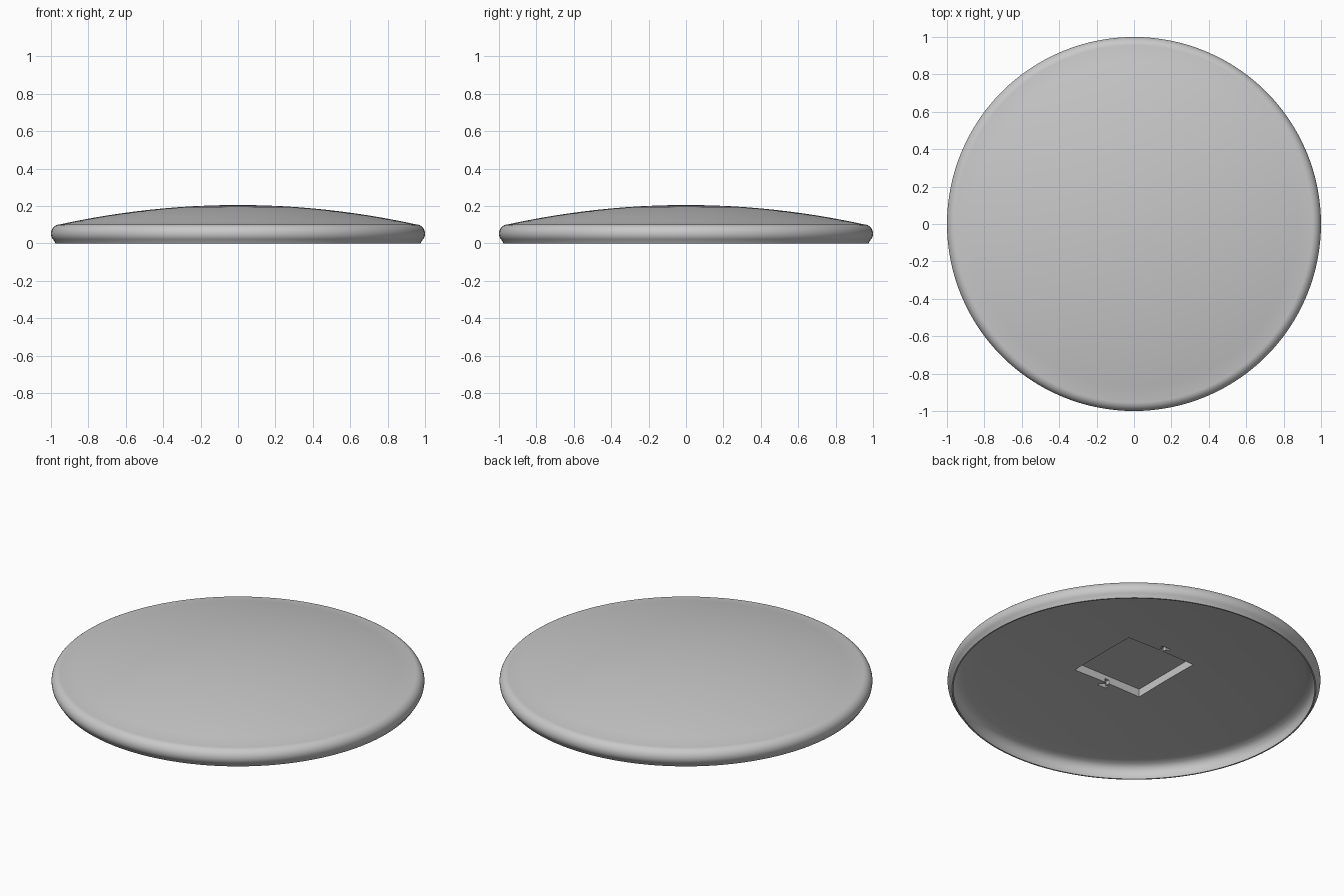
import bpy, bmesh, math
from mathutils import Matrix

cube = bpy.data.objects.get("Cube")
if cube:
    bpy.data.objects.remove(cube, do_unlink=True)

GREY = 0.58
mat = bpy.data.materials.new("plain grey")
mat.use_nodes = True
mat.diffuse_color = (GREY, GREY, GREY, 1)
mat.node_tree.nodes["Principled BSDF"].inputs["Base Color"].default_value = (GREY, GREY, GREY, 1)

SIDES = 128


def add_object(name, bm):
    bmesh.ops.recalc_face_normals(bm, faces=bm.faces)
    mesh = bpy.data.meshes.new(name)
    bm.to_mesh(mesh)
    bm.free()
    mesh.materials.append(mat)
    obj = bpy.data.objects.new(name, mesh)
    bpy.context.collection.objects.link(obj)
    return obj


def arc(r_edge, z_edge, z_mid, steps=12):
    """Shallow dome curve from its edge to the axis."""
    return [(r_edge * (1 - i / steps), z_mid - (z_mid - z_edge) * (1 - i / steps) ** 2)
            for i in range(steps + 1)]


def lathe(name, profile):
    bm = bmesh.new()
    verts = [bm.verts.new((r, 0, z)) for r, z in profile]
    edges = [bm.edges.new(pair) for pair in zip(verts, verts[1:])]
    bmesh.ops.spin(bm, geom=verts + edges, cent=(0, 0, 0), axis=(0, 0, 1),
                   angle=math.tau, steps=SIDES, use_duplicate=False)
    bmesh.ops.remove_doubles(bm, verts=bm.verts, dist=0.0001)
    return add_object(name, bm)


def cut_box(target, size, centre):
    """Subtract a box and remove the cutter."""
    bm = bmesh.new()
    bmesh.ops.create_cube(bm, size=1, matrix=Matrix.Translation(centre) @ Matrix.Diagonal((*size, 1)))
    cutter = add_object("cutter", bm)
    cutter.hide_render = True
    mod = target.modifiers.new("cut", "BOOLEAN")
    mod.operation = "DIFFERENCE"
    mod.solver = "EXACT"
    mod.object = cutter
    bpy.context.view_layer.update()
    graph = bpy.context.evaluated_depsgraph_get()
    mesh = bpy.data.meshes.new_from_object(target.evaluated_get(graph))
    target.modifiers.clear()
    target.data = mesh
    bpy.data.objects.remove(cutter, do_unlink=True)


# Lid: rounded rim and dome outside, thin skirt and shallow ceiling inside
rim = [(0.95 + 0.05 * math.cos(a), 0.052 + 0.05 * math.sin(a))
       for a in (math.radians(d) for d in range(-45, 86, 10))]
skirt = [(0.968, 0), (0.978, 0.025), (0.977, 0.05), (0.967, 0.07), (0.95, 0.083)]
outside = [(0.976, 0)] + rim + arc(0.95, 0.102, 0.205)
inside = skirt + arc(0.92, 0.09, 0.138)
lid = lathe("domed_lid", inside[::-1] + outside)

# Square pocket in the ceiling, with a small T-shaped notch on two sides
cut_box(lid, (0.45, 0.45, 0.16), (0, 0, 0.1))
for side in (-1, 1):
    cut_box(lid, (0.025, 0.06, 0.08), (0, side * 0.235, 0.118))
    cut_box(lid, (0.055, 0.02, 0.08), (0, side * 0.26, 0.118))

bpy.ops.object.select_all(action="DESELECT")
lid.select_set(True)
bpy.context.view_layer.objects.active = lid
bpy.ops.object.shade_smooth_by_angle(angle=math.radians(30))
